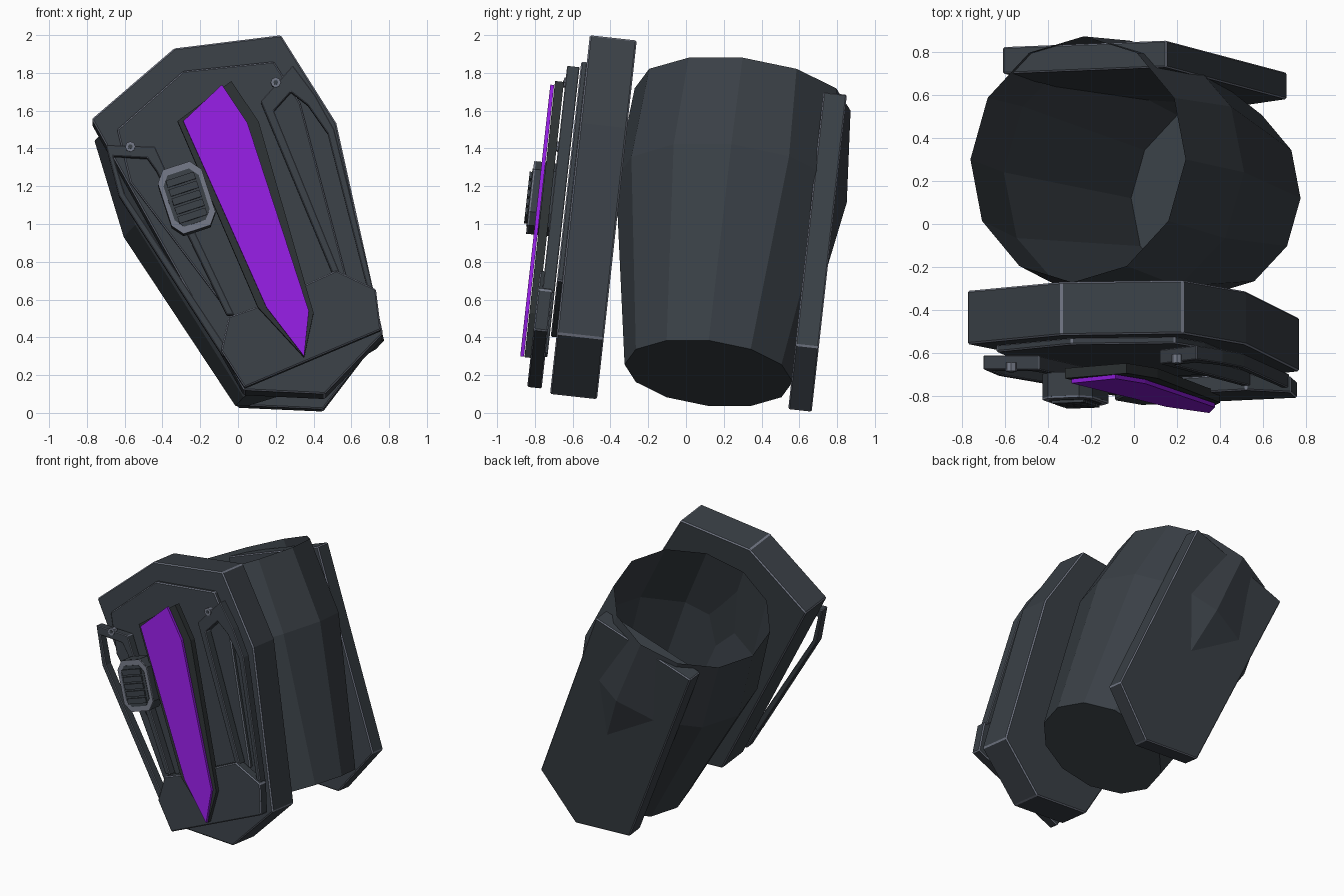
import bpy, bmesh, math
from mathutils import Vector

if "Cube" in bpy.data.objects:
    bpy.data.objects.remove(bpy.data.objects["Cube"])

SLOPE = 0.111  # every plate leans back by this much per unit of height


def material(name, rgb):
    m = bpy.data.materials.new(name)
    m.diffuse_color = (*rgb, 1)
    m.use_nodes = True
    m.node_tree.nodes["Principled BSDF"].inputs["Base Color"].default_value = m.diffuse_color
    return m


DARK = material("dark gunmetal", (0.041, 0.050, 0.060))
EDGE = material("worn steel edge", (0.165, 0.182, 0.23))
CHARCOAL = material("charcoal", (0.026, 0.031, 0.033))
PURPLE = material("vivid purple", (0.29, 0.012, 0.74))
NORMAL = Vector((0, 1, -SLOPE)).normalized()


def finish(name, bm, mat):
    bmesh.ops.recalc_face_normals(bm, faces=bm.faces)
    mesh = bpy.data.meshes.new(name)
    bm.to_mesh(mesh)
    bm.free()
    mesh.materials.append(mat)
    ob = bpy.data.objects.new(name, mesh)
    bpy.context.collection.objects.link(ob)
    return ob


def plate(name, outline, front, back, mat=DARK, bevel=0.0):
    """Leaning slab from an (x, z) outline; front/back are y where z = 1.
    A bevel adds narrow steel-coloured edges."""
    bm = bmesh.new()
    vs = [bm.verts.new((x, front + SLOPE * (z - 1), z)) for x, z in outline]
    face = bm.faces.new(vs)
    ext = bmesh.ops.extrude_face_region(bm, geom=[face], use_keep_orig=True)
    moved = [v for v in ext["geom"] if isinstance(v, bmesh.types.BMVert)]
    bmesh.ops.translate(bm, verts=moved, vec=NORMAL * (back - front))
    ob = finish(name, bm, mat)
    if bevel:
        ob.data.materials.append(EDGE)
        mod = ob.modifiers.new("edge", "BEVEL")
        mod.width = bevel
        mod.segments = 1
        mod.limit_method = "ANGLE"
        mod.material = 1
    return ob


def local(center, tilt, pts, scale=1.0):
    """Scale and turn points around a centre in the x-z plane."""
    c, s = math.cos(tilt) * scale, math.sin(tilt) * scale
    return [(center[0] + x * c - z * s, center[1] + x * s + z * c) for x, z in pts]


# Twelve-sided arm sleeve: open top, swollen middle, closed bottom
def sleeve():
    low, high = Vector((0.38, 0.12, 0.21)), Vector((-0.26, 0.30, 1.66))
    side = Vector((0.915, 0, 0.404)).normalized()
    depth = (high - low).normalized().cross(side)
    bm = bmesh.new()
    rings = []
    for t, rx, ry in ((0, 0.43, 0.448), (0.667, 0.61, 0.615), (1, 0.546, 0.575)):
        c = low.lerp(high, t)
        rings.append([bm.verts.new(c + side * rx * math.cos(a) + depth * ry * math.sin(a))
                      for a in (i * math.pi / 6 for i in range(12))])
    for a, b in zip(rings, rings[1:]):
        for i in range(12):
            j = (i + 1) % 12
            bm.faces.new((a[i], a[j], b[j], b[i]))
    bm.faces.new(rings[0][::-1])
    finish("arm_sleeve", bm, DARK)


sleeve()

# Back guard
plate("back_guard", [(-0.61, 1.43), (0.15, 1.70), (0.71, 0.36), (0.45, 0.02), (0.0, 0.04)],
      0.65, 0.775, bevel=0.007)

# Thick front shield and its thin raised panel
plate("front_shield", [(-0.775, 1.555), (-0.338, 1.93), (0.227, 2.0), (0.52, 1.535),
                       (0.768, 0.42), (0.46, 0.10), (0.03, 0.12)], -0.62, -0.37, bevel=0.008)
plate("raised_panel", [(-0.64, 1.50), (-0.29, 1.81), (0.19, 1.86), (0.33, 1.64),
                       (0.58, 0.70), (0.05, 0.40), (-0.57, 1.22)], -0.65, -0.615, bevel=0.007)

# Floating frame: open side strips and foot plate
plate("left_strip", [(-0.08, 0.30), (-0.63, 1.15), (-0.70, 1.42), (-0.44, 1.41),
                     (-0.39, 1.30), (-0.02, 0.52), (-0.06, 0.52), (-0.43, 1.28),
                     (-0.48, 1.35), (-0.66, 1.36), (-0.60, 1.16), (-0.05, 0.33)],
      -0.722, -0.656, bevel=0.004)
plate("right_strip", [(0.72, 0.64), (0.51, 1.50), (0.41, 1.68), (0.29, 1.84),
                      (0.12, 1.65), (0.50, 0.74), (0.54, 0.74), (0.19, 1.60),
                      (0.28, 1.70), (0.37, 1.63), (0.475, 1.48), (0.685, 0.66)],
      -0.722, -0.656, bevel=0.004)
plate("foot_plate", [(-0.05, 0.51), (0.095, 0.56), (0.52, 0.755), (0.73, 0.655),
                     (0.757, 0.44), (0.035, 0.135), (-0.09, 0.33)], -0.745, -0.668, bevel=0.007)

# Blade inlay on its darker bed
plate("blade_bed", [(-0.32, 1.545), (-0.035, 1.757), (0.11, 1.54), (0.40, 0.53),
                    (0.35, 0.295), (0.105, 0.56)], -0.777, -0.73, CHARCOAL)
plate("blade_inlay", [(-0.29, 1.545), (-0.085, 1.738), (0.05, 1.535), (0.375, 0.54),
                      (0.35, 0.30), (0.15, 0.56)], -0.80, -0.78, PURPLE)

# Ribbed eight-sided button with a steel rim
octagon = [(-0.075, 0.178), (0.075, 0.178), (0.122, 0.118), (0.122, -0.118),
           (0.075, -0.178), (-0.075, -0.178), (-0.122, -0.118), (-0.122, 0.118)]
center, tilt = (-0.272, 1.14), math.radians(18)
plate("button_body", local(center, tilt, octagon), -0.832, -0.72)
plate("button_rim", local(center, tilt, octagon), -0.841, -0.832, EDGE)
plate("button_face", local(center, tilt, octagon, 0.8), -0.845, -0.835)
for i in range(5):
    z = (i - 2) * 0.05
    bar = [(-0.078, z + 0.019), (0.078, z + 0.019), (0.078, z - 0.019), (-0.078, z - 0.019)]
    plate(f"button_rib_{i + 1}", local(center, tilt, bar), -0.858, -0.843)

# Strip bolts: steel rims with dark centres
ring = [(0.027 * math.cos(i * math.pi / 4), 0.027 * math.sin(i * math.pi / 4)) for i in range(8)]
for side, c in (("left", (-0.57, 1.41)), ("right", (0.20, 1.75))):
    plate(f"{side}_bolt", local(c, 0, ring), -0.73, -0.69, EDGE)
    plate(f"{side}_bolt_centre", local(c, 0, ring, 0.45), -0.734, -0.728)
